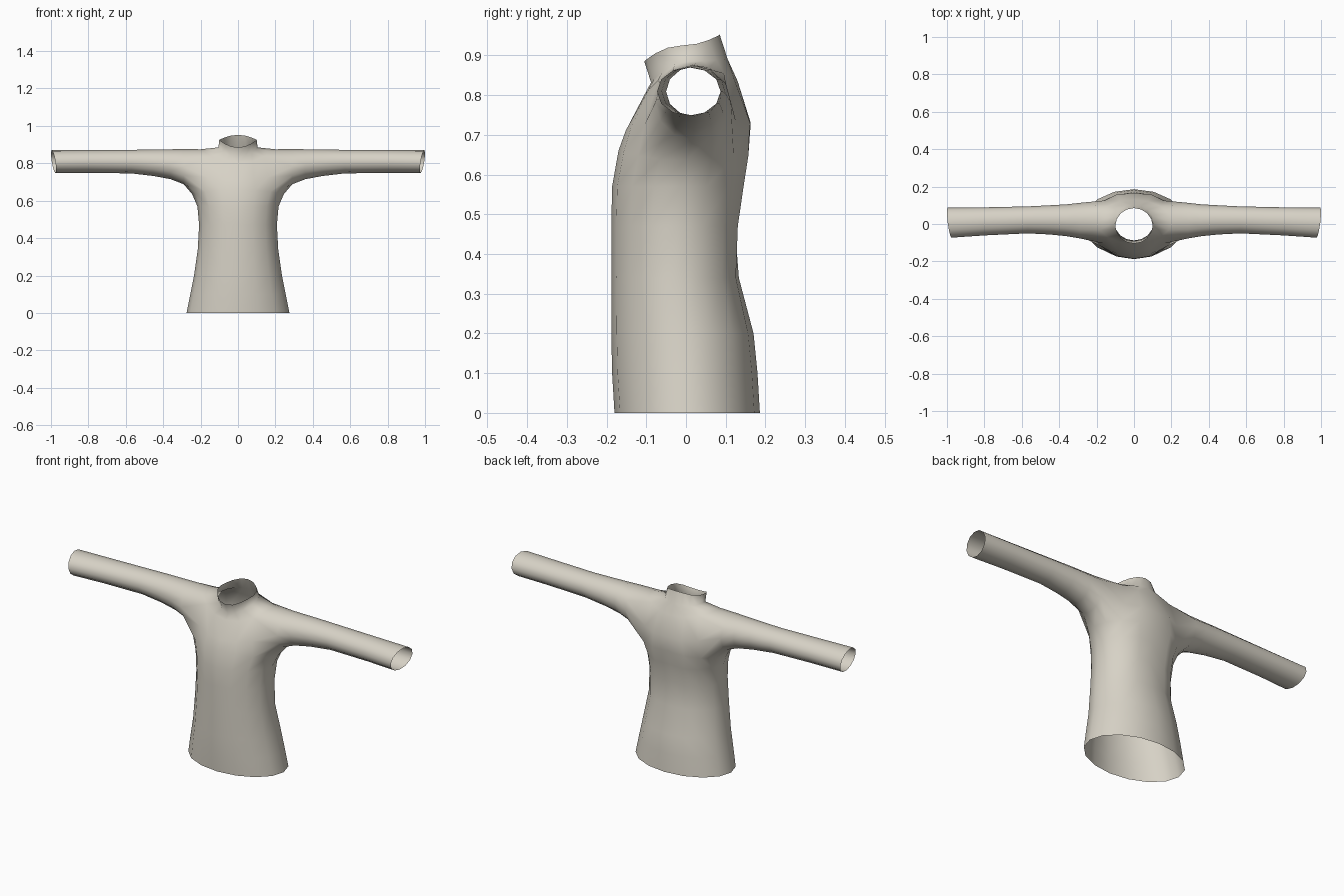
import bpy
import bmesh
from math import sin, cos, radians

cube = bpy.data.objects.get("Cube")
if cube:
    bpy.data.objects.remove(cube, do_unlink=True)

cloth = bpy.data.materials.new("off_white_cloth")
cloth.use_nodes = True
COLOR = (0.68, 0.645, 0.565, 1)
cloth.diffuse_color = COLOR
cloth.node_tree.nodes["Principled BSDF"].inputs["Base Color"].default_value = COLOR

# Torso rings: half width, front y, back y, front z, side z, back z, spine groove
TORSO = [
    (.275, -.18, .186, 0, 0, 0, 0),
    (.255, -.186, .18, .10, .10, .10, 0),
    (.235, -.188, .17, .20, .20, .20, 0),
    (.215, -.188, .138, .34, .34, .34, .005),
    (.208, -.188, .143, .47, .47, .47, .02),
    (.217, -.186, .158, .57, .57, .57, .02),
    (.245, -.170, .170, .66, .635, .65, .015),
    (.225, -.152, .173, .71, .74, .73, .01),
    (.20, -.105, .13, .80, .875, .835, 0),
    (.105, -.088, .105, .832, .885, .89, 0),
    (.10, -.105, .085, .885, .925, .952, 0),
]
HOLE_LOW, HOLE_HIGH = 6, 8

# Sleeve rings: x, centre y, half depth, centre z, half height, cuff slant
SLEEVE = [
    (.29, .018, .095, .782, .094, 0),
    (.36, .02, .085, .795, .08, 0),
    (.45, .022, .078, .803, .071, 0),
    (.57, .022, .072, .809, .063, 0),
    (.80, .014, .075, .810, .061, 0),
    (.986, .007, .08, .809, .061, .014),
]

bm = bmesh.new()


def strip(a, b, skip=()):
    """Join two rows of vertices with quads."""
    for i in range(len(a) - 1):
        if i not in skip:
            bm.faces.new((a[i], a[i + 1], b[i + 1], b[i]))


# Left half of the body, from centre front round to centre back
rows = []
for hw, yf, yb, zf, zs, zb, groove in TORSO:
    mid = (yf + yb) / 2
    depth = (yb - yf) / 2
    row = []
    for k in range(-4, 5):
        a = radians(22.5 * k)
        s = sin(a)
        end = zb if s > 0 else zf
        z = zs + (end - zs) * s * s
        y = mid + depth * s - (groove if k == 4 else 0)
        x = hw * cos(a) if abs(k) < 4 else 0
        row.append(bm.verts.new((x, y, z)))
    rows.append(row)

for r in range(len(rows) - 1):
    in_armhole = HOLE_LOW <= r < HOLE_HIGH
    strip(rows[r], rows[r + 1], range(2, 6) if in_armhole else ())

# Armhole edge, then the sleeve grown out of it
low, middle, high = rows[HOLE_LOW:HOLE_HIGH + 1]
previous = low[2:7] + [middle[6]] + high[2:7][::-1] + [middle[2]]
for x, cy, ry, cz, rz, slant in SLEEVE:
    ring = []
    for j in range(12):
        a = radians(30 * j - 150)
        ring.append(bm.verts.new((x + slant * cos(a - radians(45)),
                                  cy + ry * cos(a), cz + rz * sin(a))))
    strip(previous + previous[:1], ring + ring[:1])
    previous = ring

# Remove the unused vertices inside the armhole
bmesh.ops.delete(bm, geom=[v for v in bm.verts if not v.link_faces], context='VERTS')
for face in bm.faces:
    face.smooth = True

mesh = bpy.data.meshes.new("shirt")
bm.to_mesh(mesh)
bm.free()
mesh.materials.append(cloth)
shirt = bpy.data.objects.new("shirt", mesh)
bpy.context.collection.objects.link(shirt)

# Right half
mirror = shirt.modifiers.new("mirror", 'MIRROR')
mirror.use_clip = True
mirror.merge_threshold = 0.001
